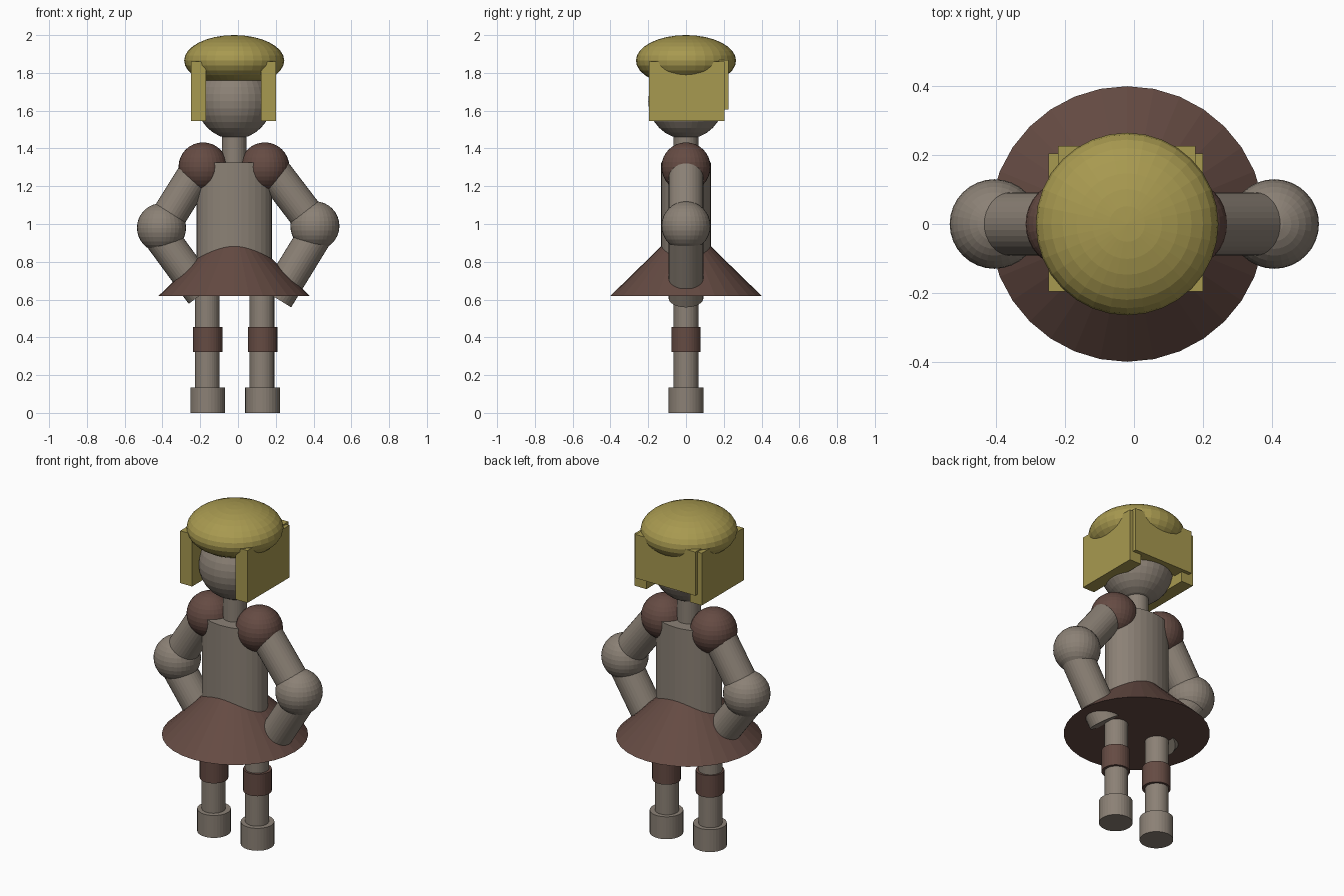
import bpy
from mathutils import Vector

if "Cube" in bpy.data.objects:
    bpy.data.objects.remove(bpy.data.objects["Cube"], do_unlink=True)


def make_material(name, rgb):
    mat = bpy.data.materials.new(name)
    mat.use_nodes = True
    color = (*rgb, 1.0)
    mat.diffuse_color = color
    mat.node_tree.nodes["Principled BSDF"].inputs["Base Color"].default_value = color
    return mat


TAUPE = make_material("taupe skin", (0.26, 0.22, 0.18))
BROWN = make_material("dark reddish brown", (0.13, 0.07, 0.056))
OLIVE = make_material("olive yellow", (0.39, 0.32, 0.08))
MID = -0.02  # x of the body's centre line


def finish(name, mat):
    obj = bpy.context.object
    obj.name = obj.data.name = name
    obj.data.materials.append(mat)
    return obj


def sphere(name, mat, center, radius, scale=(1, 1, 1)):
    bpy.ops.mesh.primitive_uv_sphere_add(segments=32, ring_count=16, radius=radius, location=center)
    obj = finish(name, mat)
    obj.scale = scale
    return obj


def rod(name, mat, start, end, radius):
    start, end = Vector(start), Vector(end)
    axis = end - start
    bpy.ops.mesh.primitive_cylinder_add(vertices=32, radius=radius, depth=axis.length,
                                        location=(start + end) / 2)
    obj = finish(name, mat)
    obj.rotation_mode = 'QUATERNION'
    obj.rotation_quaternion = axis.to_track_quat('Z', 'Y')
    return obj


def box(name, mat, low, high):
    low, high = Vector(low), Vector(high)
    bpy.ops.mesh.primitive_cube_add(size=1, location=(low + high) / 2)
    obj = finish(name, mat)
    obj.scale = high - low
    return obj


# Head, neck and torso
sphere("head", TAUPE, (MID, 0, 1.65), 0.2)
rod("neck", TAUPE, (MID, 0, 1.28), (MID, 0, 1.5), 0.065)
torso = rod("torso", TAUPE, (MID, 0, 0.7), (MID, 0, 1.325), 0.2)
torso.scale = (1, 0.66, 1)

# Skirt
bpy.ops.mesh.primitive_cone_add(vertices=32, radius1=0.4, radius2=0, depth=0.39,
                                location=(MID, 0, 0.62 + 0.195))
finish("skirt", BROWN)

# Hair
sphere("hair_cap", OLIVE, (MID, 0, 1.865), 0.265, (1, 1, 0.51))
box("hair_back", OLIVE, (-0.22, 0.145, 1.605), (0.178, 0.226, 1.868))
box("hair_right", OLIVE, (-0.248, -0.196, 1.545), (-0.169, 0.204, 1.86))
box("hair_left", OLIVE, (0.121, -0.196, 1.545), (0.2, 0.204, 1.86))

# Arms: shoulder x, upper arm top x, elbow (x, z), forearm start and end (x, z)
arms = {
    "right": (-0.185, -0.205, (-0.405, 0.98), (-0.435, 0.97), (-0.187, 0.632)),
    "left": (0.142, 0.17, (0.407, 0.99), (0.42, 0.96), (0.203, 0.607)),
}
for side, (shoulder, top, elbow, wrist_from, wrist_to) in arms.items():
    sphere(side + "_shoulder", BROWN, (shoulder, 0, 1.302), 0.13)
    rod(side + "_upper_arm", TAUPE, (top, 0, 1.3), (elbow[0], 0, elbow[1]), 0.092)
    sphere(side + "_elbow", TAUPE, (elbow[0], 0, elbow[1]), 0.13)
    rod(side + "_forearm", TAUPE, (wrist_from[0], 0, wrist_from[1]),
        (wrist_to[0], 0, wrist_to[1]), 0.092)

# Legs with bands and feet
for side, x in (("right", -0.16), ("left", 0.13)):
    rod(side + "_leg", TAUPE, (x - 0.003, 0, 0.1), (x - 0.003, 0, 0.72), 0.065)
    rod(side + "_leg_band", BROWN, (x, 0, 0.322), (x, 0, 0.454), 0.078)
    rod(side + "_foot", TAUPE, (x, 0, 0), (x, 0, 0.135), 0.092)
